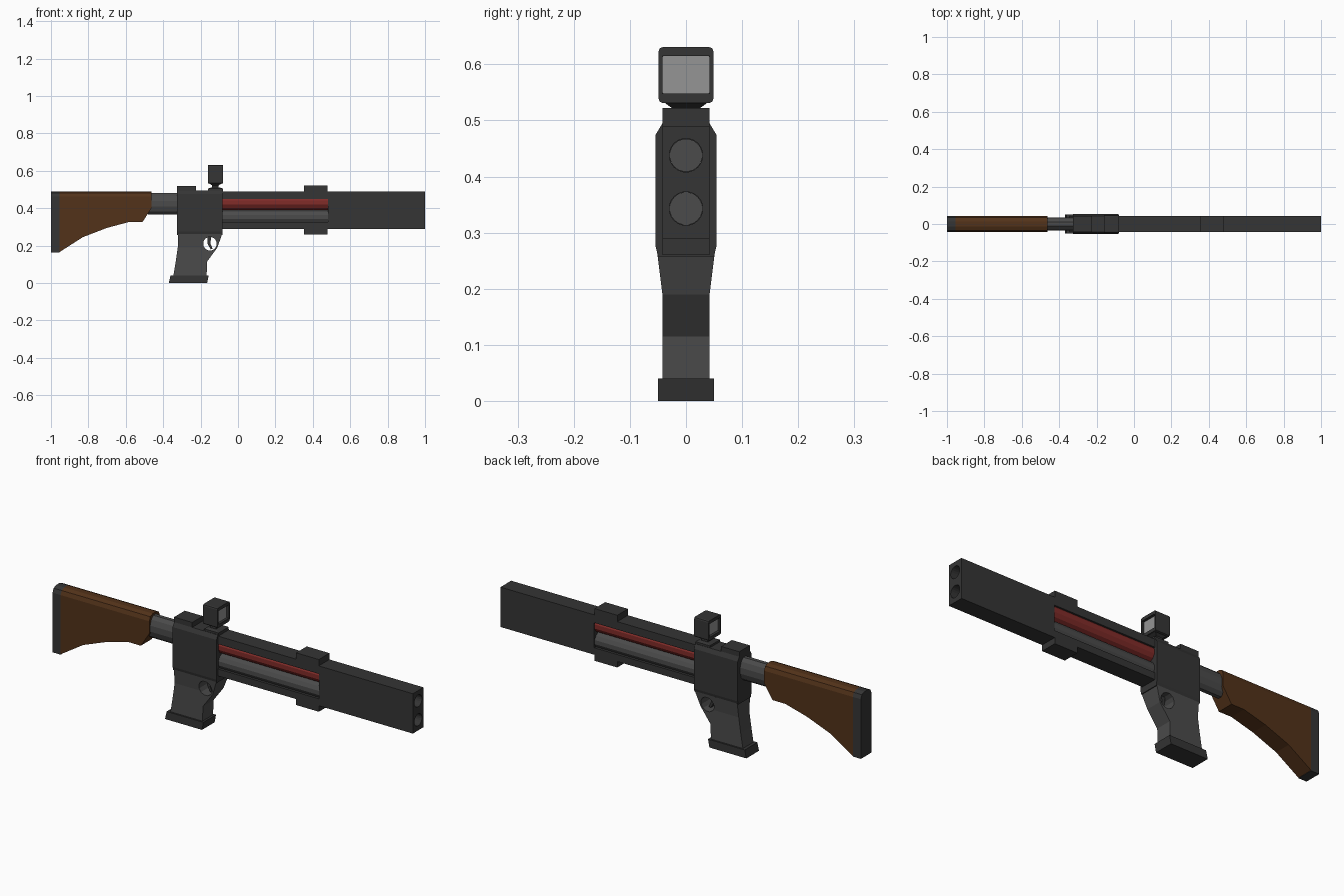
import bpy, bmesh, math
from mathutils import Matrix

if "Cube" in bpy.data.objects:
    bpy.data.objects.remove(bpy.data.objects["Cube"])


def material(name, rgb):
    m = bpy.data.materials.new(name)
    m.diffuse_color = (*rgb, 1)
    m.use_nodes = True
    m.node_tree.nodes["Principled BSDF"].inputs["Base Color"].default_value = m.diffuse_color
    return m


DARK = material("dark_metal", (0.035, 0.035, 0.035))
MID = material("mid_metal", (0.07, 0.07, 0.07))
WOOD = material("wood", (0.085, 0.032, 0.01))
RED = material("red_paint", (0.22, 0.025, 0.022))
GLASS = material("glass", (0.3, 0.3, 0.3))


def finish(name, bm, mat):
    bmesh.ops.recalc_face_normals(bm, faces=bm.faces)
    me = bpy.data.meshes.new(name)
    bm.to_mesh(me)
    bm.free()
    ob = bpy.data.objects.new(name, me)
    bpy.context.collection.objects.link(ob)
    if mat:
        me.materials.append(mat)
    return ob


def loft(name, rows, mat):
    """Stack of rectangles; each row is z, x0, x1, half width."""
    bm = bmesh.new()
    rings = [[bm.verts.new(p) for p in ((a, -w, z), (b, -w, z), (b, w, z), (a, w, z))]
             for z, a, b, w in rows]
    for r, s in zip(rings, rings[1:]):
        for i in range(4):
            j = (i + 1) % 4
            bm.faces.new((r[i], r[j], s[j], s[i]))
    bm.faces.new(rings[0])
    bm.faces.new(rings[-1])
    return finish(name, bm, mat)


def box(name, x0, x1, z0, z1, w, mat):
    return loft(name, [(z0, x0, x1, w), (z1, x0, x1, w)], mat)


def plate(name, pts, w, mat, top=None, bevel=0.02):
    """Side profile (x, z) extruded across y, long top edges rounded."""
    bm = bmesh.new()
    f = bm.faces.new([bm.verts.new((x, -w, z)) for x, z in pts])
    new = bmesh.ops.extrude_face_region(bm, geom=[f])["geom"]
    bmesh.ops.translate(bm, vec=(0, 2 * w, 0),
                        verts=[v for v in new if isinstance(v, bmesh.types.BMVert)])
    if top:
        edges = [e for e in bm.edges if all(abs(v.co.z - top) < 1e-4 for v in e.verts)
                 and abs(e.verts[0].co.y - e.verts[1].co.y) < 1e-4]
        bmesh.ops.bevel(bm, geom=edges, offset=bevel, segments=2, profile=0.5, affect='EDGES')
    return finish(name, bm, mat)


def rod(name, x0, x1, z, r, n, mat, sy=1.0, axis='Y'):
    """Cylinder along x (axis Y rotation) or along y (axis X rotation)."""
    bm = bmesh.new()
    bmesh.ops.create_cone(bm, cap_ends=True, segments=n, radius1=r, radius2=r, depth=1)
    length = x1 - x0 if axis == 'Y' else 0.3
    scale = (length, sy, 1) if axis == 'Y' else (1, length, 1)
    m = (Matrix.Translation(((x0 + x1) / 2, 0, z)) @ Matrix.Diagonal((*scale, 1))
         @ Matrix.Rotation(math.pi / 2, 4, axis) @ Matrix.Rotation(math.pi / n, 4, 'Z'))
    bmesh.ops.transform(bm, matrix=m, verts=bm.verts)
    return finish(name, bm, mat)


def cut(ob, cutter):
    cutter.hide_render = True
    cutter.hide_viewport = True
    mod = ob.modifiers.new("cut", 'BOOLEAN')
    mod.operation = 'DIFFERENCE'
    mod.solver = 'EXACT'
    mod.object = cutter


# Stock, rubber pad and connecting tube
plate("stock", [(-0.955, 0.49), (-0.955, 0.165), (-0.83, 0.245), (-0.7, 0.295),
                (-0.58, 0.327), (-0.51, 0.327), (-0.463, 0.4), (-0.463, 0.49)],
      0.042, WOOD, 0.49, 0.028)
plate("butt_pad", [(-1, 0.49), (-1, 0.163), (-0.955, 0.163), (-0.955, 0.49)],
      0.042, DARK, 0.49, 0.028)
rod("stock_tube", -0.48, -0.31, 0.423, 0.059, 12, MID, 0.62)

# Receiver with sloped shoulders and rear top block
loft("receiver", [(z, -0.325, -0.082, w) for z, w in
                  ((0.258, 0.05), (0.275, 0.054), (0.475, 0.054), (0.495, 0.042))], DARK)
box("rear_block", -0.325, -0.225, 0.485, 0.52, 0.042, DARK)

# Grip with trigger opening, trigger and base plate
grip = loft("grip", [(0.035, -0.346, -0.168, 0.042), (0.115, -0.333, -0.165, 0.042),
                     (0.19, -0.322, -0.11, 0.042), (0.262, -0.32, -0.085, 0.051)], MID)
cut(grip, rod("trigger_cutter", -0.186, -0.114, 0.21, 0.037, 12, None, axis='X'))
plate("trigger", [(-0.162, 0.25), (-0.142, 0.25), (-0.148, 0.212), (-0.135, 0.182),
                  (-0.146, 0.18), (-0.163, 0.21)], 0.012, DARK)
plate("grip_base", [(-0.37, 0), (-0.165, 0), (-0.157, 0.04), (-0.361, 0.04)], 0.05, DARK)

# Paired tubes between top and bottom rails
rod("upper_tube", -0.09, 0.49, 0.43, 0.04, 12, RED)
rod("lower_tube", -0.09, 0.49, 0.352, 0.04, 12, MID)
box("top_rail", -0.085, 0.485, 0.45, 0.49, 0.042, DARK)
box("bottom_rail", -0.085, 0.485, 0.29, 0.325, 0.042, DARK)
box("top_clamp", 0.352, 0.478, 0.455, 0.522, 0.042, DARK)
box("bottom_clamp", 0.352, 0.478, 0.26, 0.32, 0.042, DARK)

# Muzzle block with two bores
muzzle = box("muzzle_block", 0.48, 1.0, 0.29, 0.49, 0.042, DARK)
for label, z in (("upper", 0.438), ("lower", 0.343)):
    cut(muzzle, rod(label + "_bore_cutter", 0.9, 1.1, z, 0.03, 20, None))
    rod(label + "_bore_end", 0.89, 0.905, z, 0.0295, 20, MID)

# Sight housing: bevelled box with recessed openings front and back
bm = bmesh.new()
bmesh.ops.create_cube(bm, size=1)
bmesh.ops.transform(bm, verts=bm.verts, matrix=Matrix.Translation((-0.12, 0, 0.581))
                    @ Matrix.Diagonal((0.08, 0.098, 0.1, 1)))
long_edges = [e for e in bm.edges if abs(e.verts[0].co.x - e.verts[1].co.x) > 0.05]
bmesh.ops.bevel(bm, geom=long_edges, offset=0.008, segments=2, profile=0.5, affect='EDGES')
bm.normal_update()
for f in [f for f in bm.faces if abs(f.normal.x) > 0.9]:
    bmesh.ops.inset_individual(bm, faces=[f], thickness=0.007)
    mid = 0.583
    for v in f.verts:
        v.co.z = mid + (v.co.z - mid) * 0.78
    bmesh.ops.inset_individual(bm, faces=[f], thickness=0.0005, depth=-0.012)
    f.material_index = 1
sight = finish("sight_housing", bm, DARK)
sight.data.materials.append(GLASS)

# Sight mount
loft("sight_mount", [(0.49, -0.16, -0.08, 0.04), (0.505, -0.16, -0.08, 0.04),
                     (0.512, -0.138, -0.104, 0.025), (0.522, -0.138, -0.104, 0.025),
                     (0.533, -0.155, -0.085, 0.04)], DARK)
